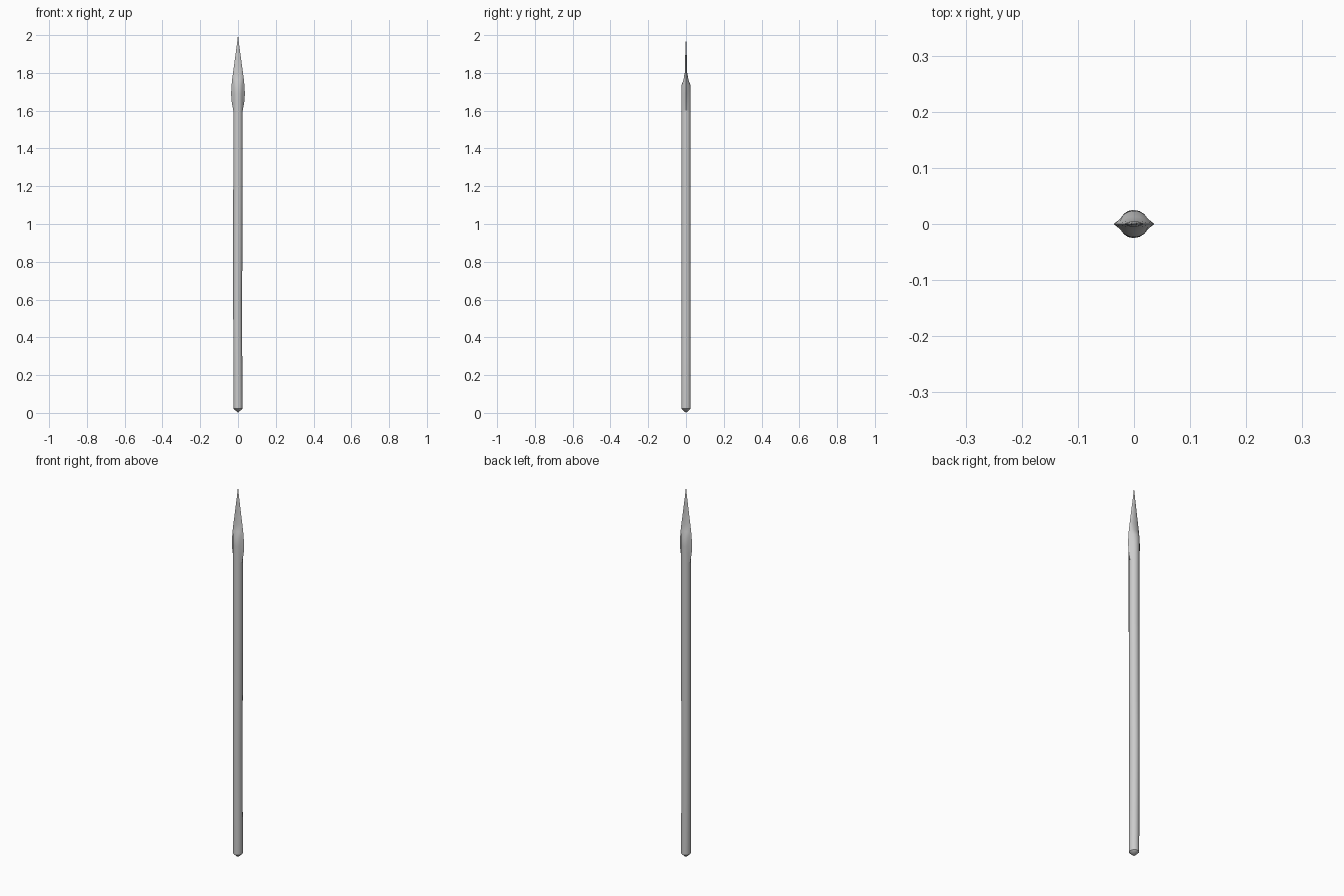
import bpy, bmesh, math

if "Cube" in bpy.data.objects:
    bpy.data.objects.remove(bpy.data.objects["Cube"])

SIDES = 16

def loft(name, rings, tip=None, base=None):
    """rings: (z, edge half width, core half width, half depth, x offset)"""
    bm = bmesh.new()
    loops = []
    for z, edge, core, depth, dx in rings:
        loop = []
        for i in range(SIDES):
            t = 2 * math.pi * i / SIDES
            w = edge if i % (SIDES // 2) == 0 else core
            loop.append(bm.verts.new((dx + w * math.cos(t), depth * math.sin(t), z)))
        loops.append(loop)
    for lo, hi in zip(loops, loops[1:]):
        for i in range(SIDES):
            j = (i + 1) % SIDES
            bm.faces.new((lo[i], lo[j], hi[j], hi[i]))
    for z, loop in ((base, loops[0]), (tip, loops[-1])):
        if z is not None:
            v = bm.verts.new((0, 0, z))
            for i in range(SIDES):
                bm.faces.new((loop[i], loop[(i + 1) % SIDES], v))
    bmesh.ops.recalc_face_normals(bm, faces=bm.faces)
    mesh = bpy.data.meshes.new(name)
    bm.to_mesh(mesh)
    bm.free()
    ob = bpy.data.objects.new(name, mesh)
    bpy.context.collection.objects.link(ob)
    bpy.context.view_layer.objects.active = ob
    ob.select_set(True)
    bpy.ops.object.shade_smooth_by_angle(angle=math.radians(40))
    ob.select_set(False)

# Round, slightly uneven shaft with a blunt butt
shaft = [(0.022, 0.023, 0), (0.04, 0.0245, 0), (0.3, 0.0235, -0.001), (0.6, 0.0235, -0.002),
         (0.9, 0.0245, -0.001), (1.3, 0.025, 0), (1.6, 0.025, 0)]
loft("shaft", [(z, r, r, 0.025, dx) for z, r, dx in shaft], base=0.0)

# Spearhead: round socket growing side edges, then flattening to a thin point
head = [(1.6, 0.025, 0.025, 0.025), (1.65, 0.034, 0.025, 0.025), (1.69, 0.0365, 0.026, 0.025),
        (1.735, 0.034, 0.027, 0.0235), (1.765, 0.031, 0.027, 0.013), (1.80, 0.0265, 0.0245, 0.0065),
        (1.88, 0.0155, 0.0145, 0.0045), (1.95, 0.006, 0.0055, 0.002)]
loft("spearhead", [h + (0,) for h in head], tip=2.0)
